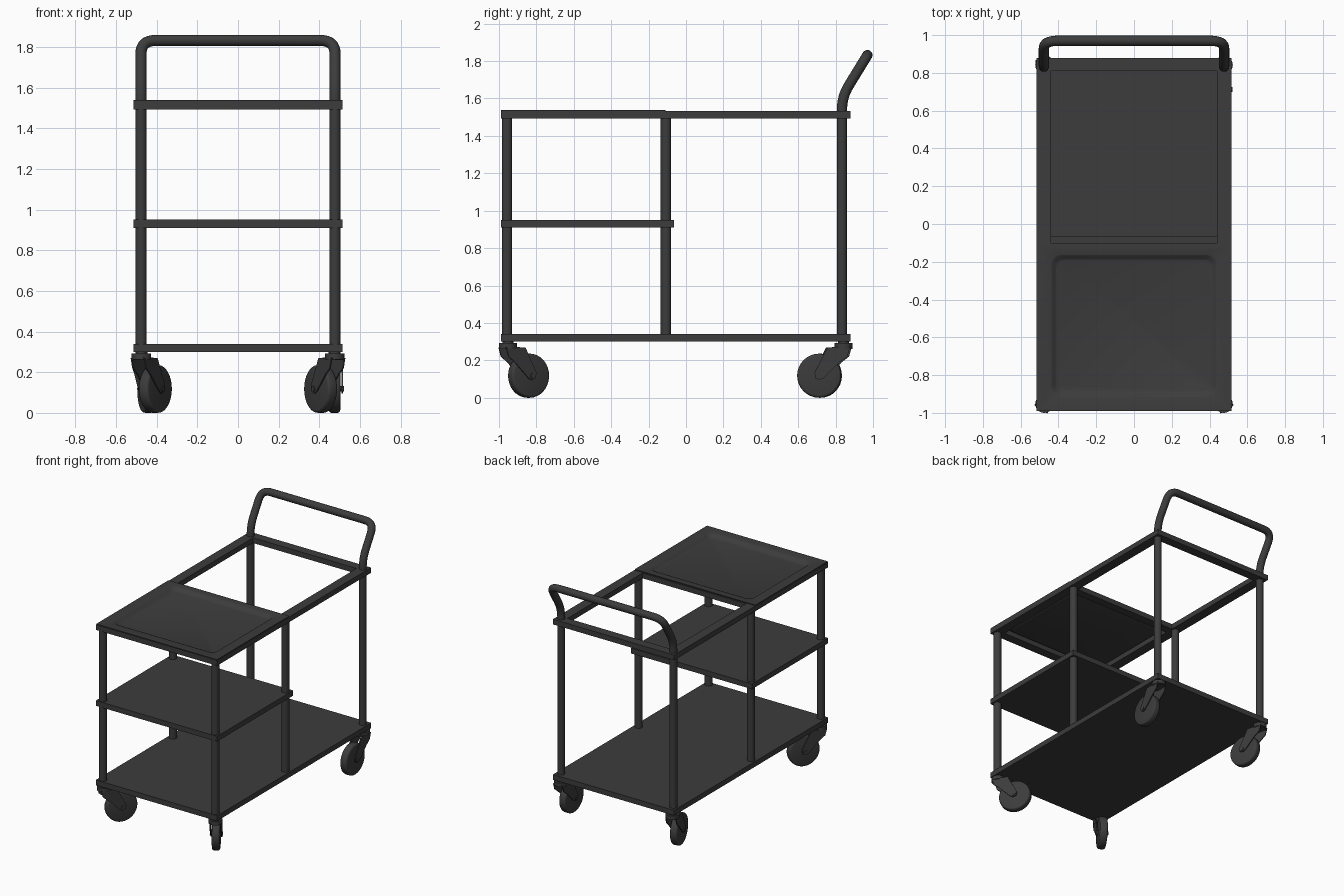
import bpy, bmesh, math
from mathutils import Vector, Matrix

if "Cube" in bpy.data.objects:
    bpy.data.objects.remove(bpy.data.objects["Cube"])

dark = bpy.data.materials.new("dark_steel")
dark.diffuse_color = (0.045, 0.045, 0.045, 1)
dark.use_nodes = True
dark.node_tree.nodes["Principled BSDF"].inputs["Base Color"].default_value = dark.diffuse_color


def add_object(name, bm, loc=(0, 0, 0), rot_z=0.0, smooth=False):
    bmesh.ops.recalc_face_normals(bm, faces=bm.faces)
    mesh = bpy.data.meshes.new(name)
    bm.to_mesh(mesh)
    bm.free()
    ob = bpy.data.objects.new(name, mesh)
    bpy.context.collection.objects.link(ob)
    ob.location, ob.rotation_euler.z = loc, rot_z
    mesh.materials.append(dark)
    if smooth:
        bpy.ops.object.select_all(action='DESELECT')
        ob.select_set(True)
        bpy.context.view_layer.objects.active = ob
        bpy.ops.object.shade_smooth_by_angle(angle=math.radians(35))
    return ob


def box(name, lo, hi):
    lo, hi = Vector(lo), Vector(hi)
    bm = bmesh.new()
    bmesh.ops.create_cube(bm, size=1, matrix=Matrix.Translation((lo + hi) / 2)
                          @ Matrix.Diagonal((*(hi - lo), 1)))
    return add_object(name, bm)


def cylinder(name, r, depth, centre, loc=(0, 0, 0), rot_z=0.0, axis='Z', segs=24, bevel=0.0):
    bm = bmesh.new()
    turn = Matrix.Rotation(math.pi / 2, 4, 'X') if axis == 'Y' else Matrix()
    bmesh.ops.create_cone(bm, cap_ends=True, segments=segs, radius1=r, radius2=r,
                          depth=depth, matrix=Matrix.Translation(centre) @ turn)
    if bevel:
        rims = [e for e in bm.edges if any(len(f.verts) > 4 for f in e.link_faces)]
        bmesh.ops.bevel(bm, geom=rims, offset=bevel, segments=3, profile=0.5, affect='EDGES')
    return add_object(name, bm, loc, rot_z, True)


def tube(name, points, radii, r):
    """Bent tube: corner points with a fillet distance for each."""
    pts = [Vector(p) for p in points]
    path = []
    for i, p in enumerate(pts):
        if not radii[i]:
            path.append(p)
            continue
        a = p + (pts[i - 1] - p).normalized() * radii[i]
        b = p + (pts[i + 1] - p).normalized() * radii[i]
        for k in range(9):
            t = k / 8
            path.append(a * (1 - t) ** 2 + p * 2 * t * (1 - t) + b * t * t)
    cu = bpy.data.curves.new(name, 'CURVE')
    cu.dimensions = '3D'
    cu.bevel_depth, cu.bevel_resolution, cu.use_fill_caps = r, 6, True
    sp = cu.splines.new('POLY')
    sp.points.add(len(path) - 1)
    for q, v in zip(sp.points, path):
        q.co = (*v, 1)
    cu.materials.append(dark)
    bpy.context.collection.objects.link(bpy.data.objects.new(name, cu))


# Shelves
box("bottom_shelf", (-.515, -.99, .30), (.515, .88, .34))
box("middle_shelf", (-.515, -.99, .91), (.515, -.065, .95))

# Top frame
for side, s in (("left", -1), ("right", 1)):
    xs = sorted((s * .44, s * .515))
    box(f"top_rail_{side}", (xs[0], -.99, 1.493), (xs[1], .88, 1.533))
for name, y0, y1 in (("front", -.99, -.92), ("middle", -.165, -.10), ("rear", .81, .88)):
    box(f"top_rail_{name}", (-.44, y0, 1.493), (.44, y1, 1.533))

# Pressed top tray with a rounded recess
def rounded_rect(hx, y0, y1, r, z):
    out = []
    for cx, cy, a0 in ((hx - r, y1 - r, 0), (-hx + r, y1 - r, 90),
                       (-hx + r, y0 + r, 180), (hx - r, y0 + r, 270)):
        for k in range(7):
            a = math.radians(a0 + k * 15)
            out.append((cx + r * math.cos(a), cy + r * math.sin(a), z))
    return out


bm = bmesh.new()
prev = None
for args in ((.513, -.988, -.11, .004, 1.530), (.513, -.988, -.11, .004, 1.539),
             (.44, -.918, -.16, .055, 1.539), (.432, -.91, -.168, .05, 1.536),
             (.418, -.896, -.182, .045, 1.519), (.405, -.883, -.195, .04, 1.514)):
    ring = [bm.verts.new(c) for c in rounded_rect(*args)]
    if prev:
        n = len(ring)
        for i in range(n):
            bm.faces.new((prev[i], prev[(i + 1) % n], ring[(i + 1) % n], ring[i]))
    prev = ring
bm.faces.new(prev)
tray = add_object("top_tray", bm, smooth=True)
sol = tray.modifiers.new("thickness", 'SOLIDIFY')
sol.thickness, sol.offset = .005, -1

# Posts
for side, s in (("left", -1), ("right", 1)):
    for name, y in (("front", -.957), ("middle", -.107)):
        cylinder(f"{name}_post_{side}", .028, 1.19, (s * .477, y, .915))

# Rear posts and push handle in one bent tube
tube("rear_posts_and_handle",
     [(-.477, .834, .32), (-.477, .834, 1.61), (-.477, .97, 1.832),
      (.477, .97, 1.832), (.477, .834, 1.61), (.477, .834, .32)],
     [0, .07, .075, .075, .07, 0], .0275)

# Swivel casters, each turned to its own heading
FORK = [(-.035, .27), (.085, .27), (.155, .135), (.15, .105), (.128, .095),
        (.105, .105), (.02, .19), (-.02, .22)]


def caster(name, x, y, heading):
    loc, rot = (x, y, 0), math.atan2(heading[1], heading[0])
    cylinder(f"{name}_swivel", .048, .03, (0, 0, .277), loc, rot)
    cylinder(f"{name}_stem", .03, .02, (0, 0, .294), loc, rot)
    cylinder(f"{name}_wheel", .118, .056, (.13, 0, .118), loc, rot, 'Y', 32, .014)
    cylinder(f"{name}_axle", .014, .092, (.13, 0, .118), loc, rot, 'Y', 12)
    bm = bmesh.new()
    for s in (-1, 1):
        face = bm.faces.new([bm.verts.new((u, s * .034, z)) for u, z in FORK])
        ext = bmesh.ops.extrude_face_region(bm, geom=[face], use_keep_orig=True)
        for v in ext["geom"]:
            if isinstance(v, bmesh.types.BMVert):
                v.co.y += s * .007
    bmesh.ops.create_cube(bm, size=1, matrix=Matrix.Translation((.01, 0, .266))
                          @ Matrix.Diagonal((.09, .07, .012, 1)))
    add_object(f"{name}_fork", bm, loc, rot)


caster("front_right_caster", .475, -.952, (-.53, .85))
caster("front_left_caster", -.475, -.952, (.53, .85))
caster("rear_right_caster", .475, .842, (0, -1))
caster("rear_left_caster", -.475, .842, (.25, -.97))
